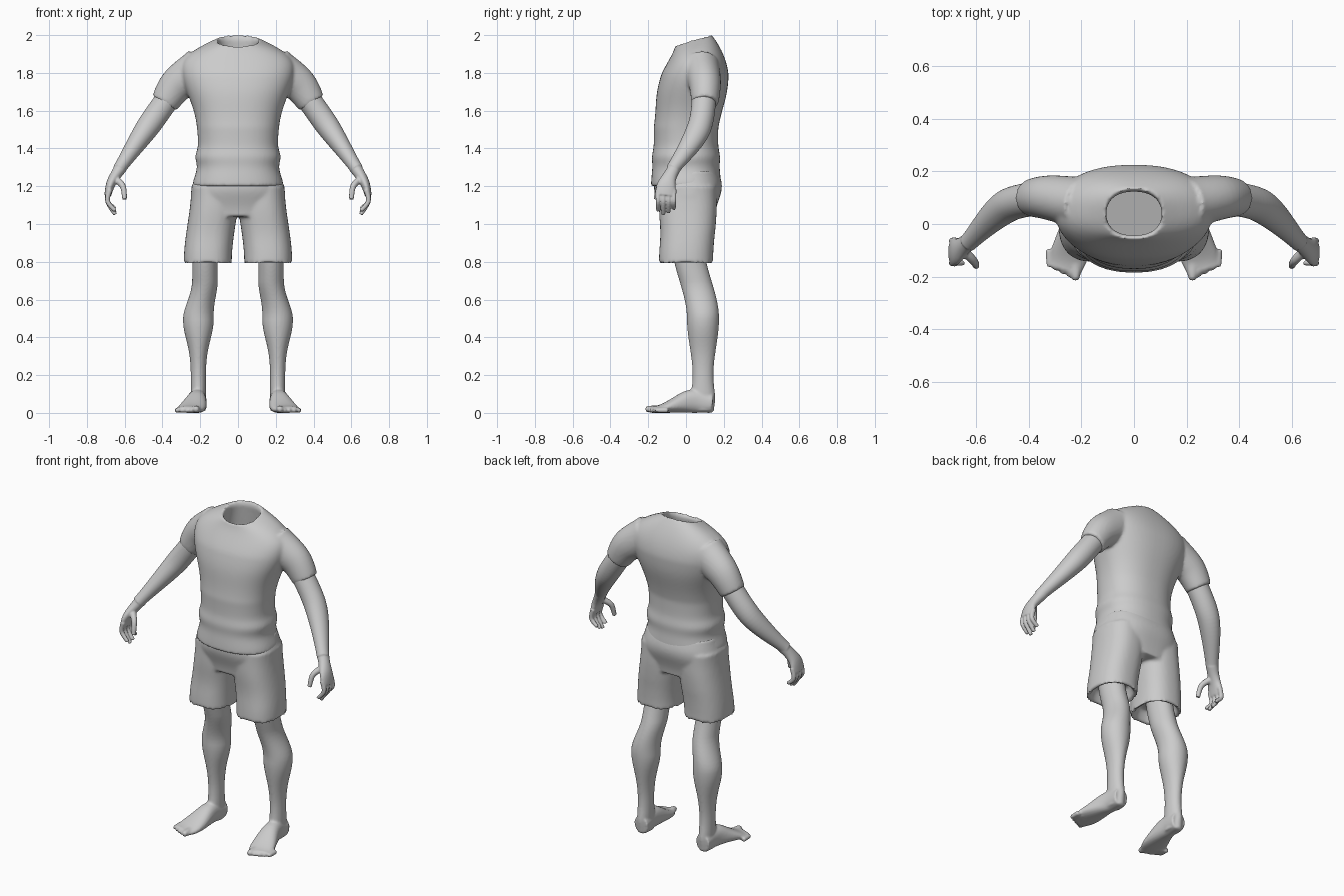
import bpy
import bmesh
import math
from mathutils import Vector

cube = bpy.data.objects.get("Cube")
if cube:
    bpy.data.objects.remove(cube)

colour = (0.6, 0.6, 0.6, 1)
grey = bpy.data.materials.new("plain_grey")
grey.use_nodes = True
grey.diffuse_color = colour
grey.node_tree.nodes["Principled BSDF"].inputs["Base Color"].default_value = colour

SIDEWAYS, DEPTHWAYS, UP = Vector((1, 0, 0)), Vector((0, 1, 0)), Vector((0, 0, 1))


def swell(value, peak, spread):
    """Rounded bulge that is one at its peak."""
    return math.exp(-((value - peak) / spread) ** 2)


def ramp(value, low, high):
    """Soft step from zero to one."""
    t = min(max((value - low) / (high - low), 0), 1)
    return t * t * (3 - 2 * t)


def spread(low, high, count):
    return [low + (high - low) * i / (count - 1) for i in range(count)]


def curve(points, t):
    """Point on a smooth curve through the given points."""
    points = [Vector(p) for p in points]
    last = len(points) - 1
    i = min(int(t * last), last - 1)
    t = t * last - i
    a, b, c, d = points[max(i - 1, 0)], points[i], points[i + 1], points[min(i + 2, last)]
    return b + t / 2 * (c - a + t * (2 * a - 5 * b + 4 * c - d + t * (3 * (b - c) + d - a)))


def limb(points, width, depth, count=16):
    """Rings along a curve, sized by two rules."""
    return [(curve(points, t), width(t), depth(t), 0) for t in spread(0, 1, count)]


def loft(bm, rings, sign=1, side=SIDEWAYS, normal=None, power=2, sides=40):
    """Closed tube through rings of centre, width, depth and tilt."""
    loops = []
    for i, (centre, width, depth, tilt) in enumerate(rings):
        before, after = rings[max(i - 1, 0)][0], rings[min(i + 1, len(rings) - 1)][0]
        n = normal or (after - before).normalized()
        u = (side - n * side.dot(n)).normalized()
        v = n.cross(u) + UP * tilt
        loop = []
        for k in range(sides):
            c, s = math.cos(math.tau * k / sides), math.sin(math.tau * k / sides)
            c = math.copysign(abs(c) ** (2 / power), c)
            s = math.copysign(abs(s) ** (2 / power), s)
            co = centre + u * width * c + v * depth * s
            co.x *= sign
            loop.append(bm.verts.new(co))
        loops.append(loop)
    for low, high in zip(loops, loops[1:]):
        for k in range(sides):
            m = (k + 1) % sides
            bm.faces.new((low[k], low[m], high[m], high[k]))
    bm.faces.new(loops[0][::-1])
    bm.faces.new(loops[-1])


def finish(bm, name, voxel, relax):
    """Fuse the overlapping tubes into one smooth skin."""
    bmesh.ops.recalc_face_normals(bm, faces=bm.faces)
    mesh = bpy.data.meshes.new(name)
    bm.to_mesh(mesh)
    bm.free()
    mesh.materials.append(grey)
    obj = bpy.data.objects.new(name, mesh)
    bpy.context.collection.objects.link(obj)
    fuse = obj.modifiers.new("fuse", 'REMESH')
    fuse.mode = 'VOXEL'
    fuse.voxel_size = voxel
    fuse.use_smooth_shade = True
    soften = obj.modifiers.new("soften", 'SMOOTH')
    soften.factor = 0.5
    soften.iterations = relax


def torso_ring(t):
    closing = max(0, (t - 0.8) / 0.2) ** 2.5
    slope = max(0, (t - 0.75) / 0.25) ** 1.5
    fold = 0.015 * swell(t, 0.2, 0.05)
    width = 0.21 + 0.03 * swell(t, 0, 0.1) + 0.09 * swell(t, 0.8, 0.25) + fold - 0.15 * closing
    depth = 0.17 + 0.015 * (swell(t, 0, 0.15) + swell(t, 0.65, 0.15)) + fold / 2 - 0.075 * slope
    lean = 0.13 * max(0, t - 0.4) - 0.04 * closing
    return Vector((0, lean, 1.2 + 0.775 * t)), width, depth, 0.3 * closing


def collar_ring(drop):
    return Vector((0, 0.04, 1.97 - drop)), 0.1 + drop / 5, 0.08 + drop / 10, 0.3


def pelvis_ring(z):
    return Vector((0, 0.01, z)), 0.25 - 0.03 * ramp(z, 1.15, 1.3), 0.14 + 0.04 * swell(z, 1.2, 0.1), 0


def shorts_leg_ring(z):
    return Vector((0.16 - 0.04 * ramp(z, 0.8, 1.2), 0.01 * ramp(z, 0.8, 1), z)), 0.127, 0.143 + 0.01 * ramp(z, 0.9, 1.1), 0


def hem_ring(lift):
    return Vector((0.16, 0, 0.79 + lift)), 0.11 - lift / 3, 0.126 - lift / 3, 0


def leg_ring(z):
    width = 0.04 + 0.027 * ramp(z, 0.2, 0.7) + 0.025 * swell(z, 0.47, 0.12)
    depth = 0.055 + 0.03 * ramp(z, 0.2, 0.5) + 0.01 * swell(z, 0.08, 0.06)
    return Vector((0.21 - 0.035 * ramp(z, 0.5, 0.7), 0.09 - 0.08 * ramp(z, 0.5, 0.9), z)), width, depth, 0


def foot_ring(t):
    height = 0.05 - 0.033 * ramp(t, 0.4, 1) + 0.012 * swell(t, 0.3, 0.2)
    width = 0.045 + 0.027 * ramp(t, 0.2, 0.8) - 0.01 * ramp(t, 0.8, 1)
    return Vector((0.21 + 0.055 * t * t, 0.14 - 0.32 * t, height)), width, height, 0


# Shirt: torso with an open, hollow neck, and sleeves
bm = bmesh.new()
torso = [torso_ring(t) for t in spread(0, 1, 50)] + [collar_ring(d) for d in spread(0.02, 0.4, 5)]
loft(bm, torso, normal=UP, power=2.3, sides=64)
sleeve = limb([(0.2, 0.08, 1.82), (0.32, 0.1, 1.74), (0.39, 0.1, 1.64)],
              lambda t: 0.1 - 0.03 * t, lambda t: 0.115 - 0.042 * t)
for sign in (1, -1):
    loft(bm, sleeve, sign, side=DEPTHWAYS)
finish(bm, "shirt", 0.009, 4)

# Shorts: pelvis and two wide legs with hollow hems
bm = bmesh.new()
loft(bm, [pelvis_ring(z) for z in spread(1.04, 1.28, 12)], normal=UP, power=2.4, sides=64)
shorts_leg = [hem_ring(l) for l in spread(0.07, 0.01, 3)] + [shorts_leg_ring(z) for z in spread(0.79, 1.2, 20)]
for sign in (1, -1):
    loft(bm, shorts_leg, sign, normal=UP, power=2.4)
finish(bm, "shorts", 0.009, 4)

arm = limb([(0.31, 0.1, 1.75), (0.48, 0.07, 1.51), (0.63, -0.07, 1.29)],
           lambda t: 0.036 + 0.028 * (1 - ramp(t, 0.5, 1)), lambda t: 0.034 + 0.03 * (1 - ramp(t, 0.4, 1)), 30)
palm = limb([(0.62, -0.06, 1.3), (0.67, -0.1, 1.22), (0.69, -0.11, 1.15)],
            lambda t: 0.035 + 0.017 * ramp(t, 0.2, 0.7), lambda t: 0.034 - 0.017 * t)
thumb = limb([(0.65, -0.1, 1.24), (0.61, -0.14, 1.2), (0.6, -0.16, 1.13)],
             lambda t: 0.02 - 0.008 * t, lambda t: 0.02 - 0.008 * t)

for label, sign in (("left", 1), ("right", -1)):
    # Lower leg, foot and toes
    bm = bmesh.new()
    loft(bm, [leg_ring(z) for z in spread(0.01, 0.89, 40)], sign, normal=UP)
    loft(bm, [foot_ring(t) for t in spread(0, 1, 20)], sign, power=2.3)
    for i in range(5):
        x, tip, r = 0.222 + i / 40, i / 80 - 0.215, 0.014 if i else 0.02
        toe = limb([(x, tip + 0.07, r), (x, tip, r)],
                   lambda t: r * (1 - t ** 4 / 2), lambda t: r * (1 - t ** 4 / 2))
        loft(bm, toe, sign, sides=16)
    finish(bm, label + "_leg", 0.007, 3)

    # Arm, palm, thumb and curled fingers
    bm = bmesh.new()
    for part in (arm, palm, thumb):
        loft(bm, part, sign, side=DEPTHWAYS)
    for i, lift in enumerate((0.02, 0, 0.01, 0.03)):
        y = 0.028 * i - 0.148
        finger = limb([(0.68, y, 1.18), (0.69, y, 1.12), (0.65, y, 1.05 + lift)],
                      lambda t: 0.014 - 0.004 * t, lambda t: 0.015 - 0.004 * t)
        loft(bm, finger, sign, side=DEPTHWAYS, sides=16)
    finish(bm, label + "_arm", 0.005, 3)
